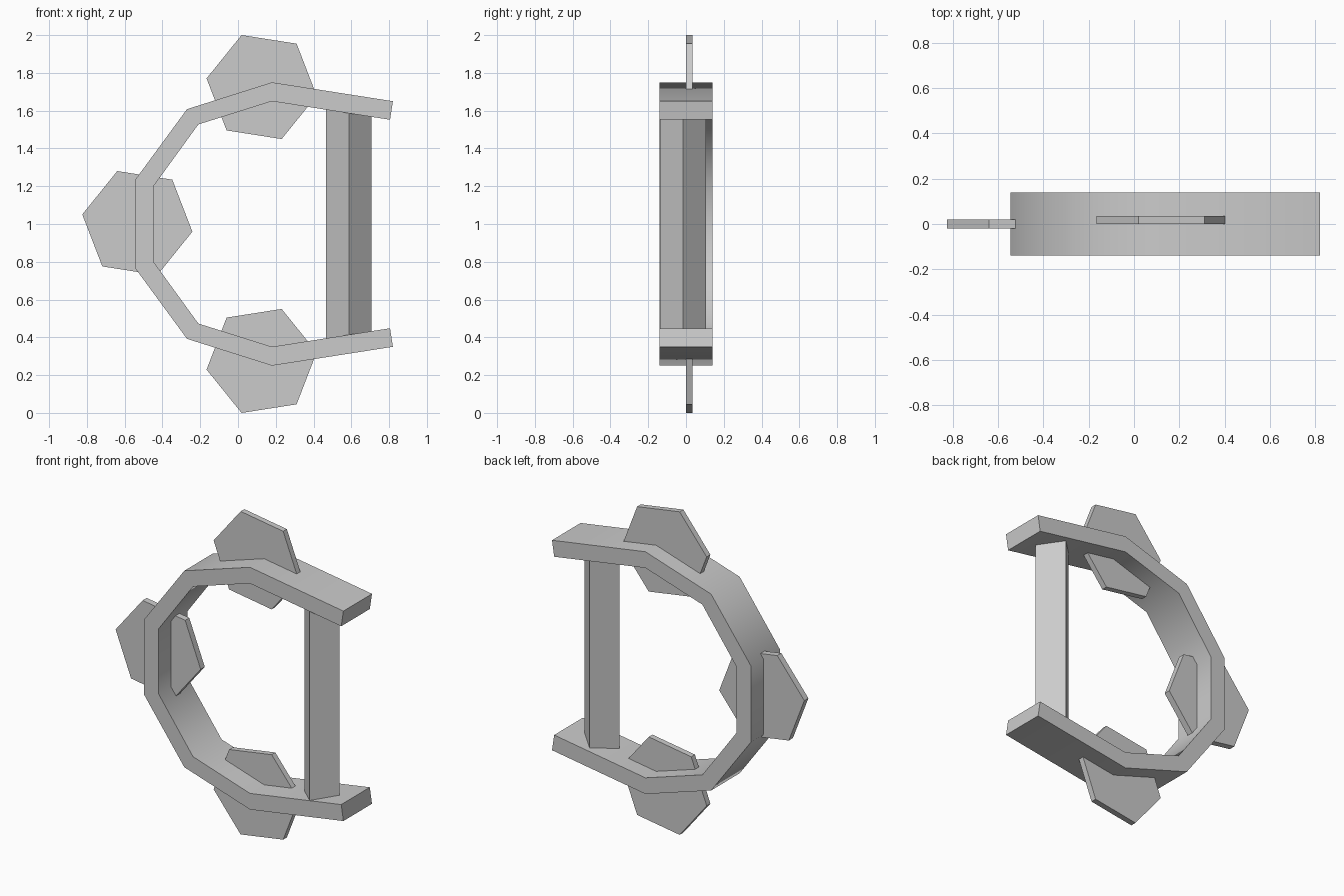
import bpy, bmesh, math
from mathutils import Vector

if "Cube" in bpy.data.objects:
    bpy.data.objects.remove(bpy.data.objects["Cube"])


def prism(name, faces, depth):
    """Extrude flat faces (lists of 3D points) along a depth vector."""
    bm = bmesh.new()
    flat = [bm.faces.new([bm.verts.new(p) for p in pts]) for pts in faces]
    bmesh.ops.remove_doubles(bm, verts=bm.verts, dist=1e-4)
    flat = bm.faces[:]
    ext = bmesh.ops.extrude_face_region(bm, geom=flat, use_keep_orig=True)
    top = [g for g in ext["geom"] if isinstance(g, bmesh.types.BMVert)]
    bmesh.ops.translate(bm, verts=top, vec=Vector(depth))
    bmesh.ops.recalc_face_normals(bm, faces=bm.faces)
    mesh = bpy.data.meshes.new(name)
    bm.to_mesh(mesh)
    bm.free()
    obj = bpy.data.objects.new(name, mesh)
    bpy.context.collection.objects.link(obj)
    return obj


def mirror_z(pts):
    return [(x, 2 - z) for x, z in pts]


def at_y(pts, y):
    return [(x, y, z) for x, z in pts]


# Open C-shaped band: upper half outline, mirrored for the lower half
outer = [(0.82, 1.65), (0.18, 1.75), (-0.27, 1.608), (-0.545, 1.233)]
inner = [(0.805, 1.552), (0.18, 1.65), (-0.21, 1.527), (-0.445, 1.203)]
outer += mirror_z(outer)[::-1]
inner += mirror_z(inner)[::-1]
quads = [at_y([outer[i], outer[i + 1], inner[i + 1], inner[i]], -0.14)
         for i in range(len(outer) - 1)]
band = prism("curved_band", quads, (0, 0.28, 0))
bpy.context.view_layer.objects.active = band
band.select_set(True)
bpy.ops.object.shade_smooth_by_angle(angle=math.radians(40))

# Square post set diagonally, its ends sunk into the band
cx, cy, r = 0.587, -0.016, 0.121
square = [(cx + r * math.cos(a * math.pi / 2), cy + r * math.sin(a * math.pi / 2), 0.38)
          for a in range(4)]
prism("upright_post", [square], (0, 0, 1.24))


# Thin hexagonal plates piercing the band
def hexagon(x, z, radius, start):
    return [(x + radius * math.cos(start + i * math.pi / 3),
             z + radius * math.sin(start + i * math.pi / 3)) for i in range(6)]


top_hex = hexagon(0.125, 1.725, 0.295, math.radians(-8.9))
side_hex = hexagon(-0.533, 1.005, 0.295, math.radians(-8.9))
prism("top_plate", [at_y(top_hex, -0.001)], (0, 0.036, 0))
prism("bottom_plate", [at_y(mirror_z(top_hex), -0.001)], (0, 0.036, 0))
prism("side_plate", [at_y(side_hex, -0.02)], (0, 0.04, 0))
